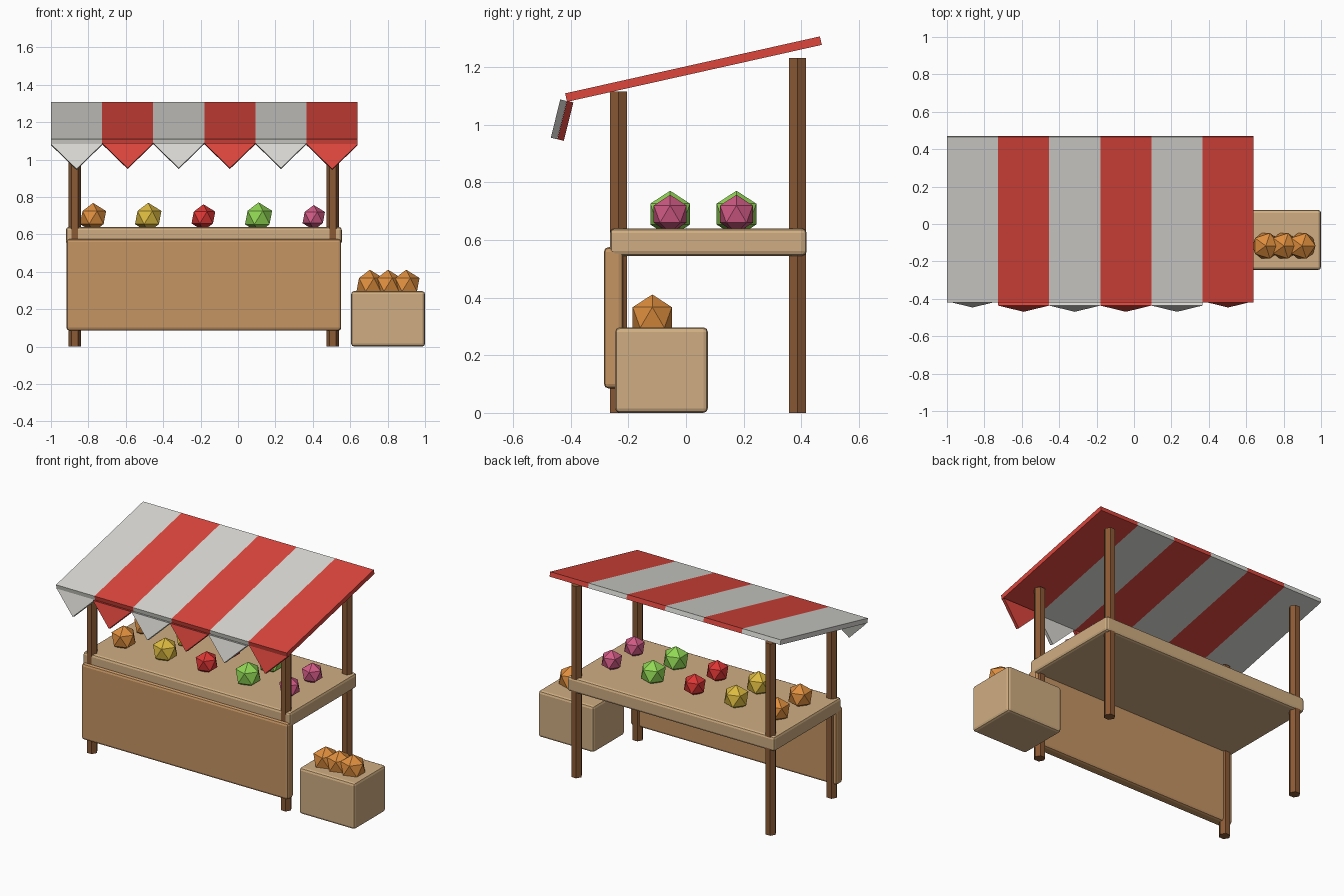
import bpy, bmesh, math
from mathutils import Matrix, Vector

if "Cube" in bpy.data.objects:
    bpy.data.objects.remove(bpy.data.objects["Cube"])


def srgb(c):
    return c / 12.92 if c <= 0.04045 else ((c + 0.055) / 1.055) ** 2.4


def material(name, r, g, b):
    m = bpy.data.materials.new(name)
    m.diffuse_color = (srgb(r / 255), srgb(g / 255), srgb(b / 255), 1)
    m.use_nodes = True
    m.node_tree.nodes["Principled BSDF"].inputs["Base Color"].default_value = m.diffuse_color
    return m


WHITE = material("cloth white", 218, 217, 212)
RED = material("cloth red", 220, 70, 60)
TAN = material("light wood", 208, 174, 130)
PANEL = material("panel wood", 197, 149, 100)
POST = material("dark wood", 139, 90, 53)
ORANGE = material("orange", 222, 142, 62)
YELLOW = material("yellow", 220, 186, 64)
CRIMSON = material("apple red", 220, 54, 52)
GREEN = material("lime green", 144, 214, 84)
PINK = material("plum pink", 208, 90, 132)


def add(name, bm, mat):
    bmesh.ops.recalc_face_normals(bm, faces=bm.faces[:])
    me = bpy.data.meshes.new(name)
    bm.to_mesh(me)
    bm.free()
    me.materials.append(mat)
    ob = bpy.data.objects.new(name, me)
    bpy.context.scene.collection.objects.link(ob)
    return ob


def box(name, x, y, z, mat, bevel=0.0):
    """Box from (min, max) pairs, with optional worn edges."""
    size = [b - a for a, b in (x, y, z)]
    mid = [(a + b) / 2 for a, b in (x, y, z)]
    bm = bmesh.new()
    bmesh.ops.create_cube(bm, size=1, matrix=Matrix.Diagonal((*size, 1)))
    ob = add(name, bm, mat)
    ob.location = mid
    if bevel:
        mod = ob.modifiers.new("Bevel", 'BEVEL')
        mod.width, mod.segments = bevel, 2
    return ob


def fruit(name, x, y, z, r, mat):
    bm = bmesh.new()
    bmesh.ops.create_icosphere(bm, subdivisions=1, radius=r)
    add(name, bm, mat).location = (x, y, z)


# Counter, front panel and crate
box("counter", (-0.92, 0.555), (-0.264, 0.419), (0.545, 0.64), TAN, 0.016)
box("front_panel", (-0.917, 0.552), (-0.285, -0.218), (0.085, 0.575), PANEL, 0.016)
box("crate", (0.605, 1.0), (-0.246, 0.076), (0.0, 0.297), TAN, 0.016)

# Six-sided posts, the back pair taller
for row, y, h in (("front", -0.235, 1.115), ("back", 0.387, 1.232)):
    for side, x in (("left", -0.873), ("right", 0.507)):
        bm = bmesh.new()
        bmesh.ops.create_cone(bm, cap_ends=True, segments=6, radius1=0.034,
                              radius2=0.034, depth=h,
                              matrix=Matrix.Rotation(math.radians(90), 4, 'Z'))
        # turn so that a corner points along x
        vx = max(v.co.x for v in bm.verts)
        if vx < 0.033:
            bmesh.ops.rotate(bm, verts=bm.verts[:], cent=(0, 0, 0),
                             matrix=Matrix.Rotation(math.radians(30), 3, 'Z'))
        add(f"{row}_{side}_post", bm, POST).location = (x, y, h / 2)

# Striped sloping awning with a hanging pointed flap under each stripe
W = 1.64 / 6
tilt = math.radians(12.6)
hang = math.radians(14)
down = Vector((0, -math.sin(hang), -math.cos(hang)))
out = Vector((0, -math.cos(hang), math.sin(hang)))
for i in range(6):
    mat = RED if i % 2 else WHITE
    x0 = -1 + i * W
    stripe = box(f"awning_stripe_{i + 1}", (x0, x0 + W), (-0.427, 0.479),
                 (1.178, 1.208), mat)
    stripe.rotation_euler.x = tilt

    # the end flaps hang slightly behind the middle ones
    top = Vector((0, -0.402, 1.080)) if i in (0, 5) else Vector((0, -0.425, 1.085))
    bm = bmesh.new()
    corners = ((x0, 0), (x0 + W, 0), (x0 + W / 2, 0.137))
    verts = [bm.verts.new(Vector((x, 0, 0)) + top + down * d - out * 0.0115)
             for x, d in corners]
    face = bm.faces.new(verts)
    ext = bmesh.ops.extrude_face_region(bm, geom=[face], use_keep_orig=True)
    moved = [g for g in ext["geom"] if isinstance(g, bmesh.types.BMVert)]
    bmesh.ops.translate(bm, verts=moved, vec=out * 0.023)
    add(f"awning_flap_{i + 1}", bm, mat)

# Two rows of fruit on the counter
kinds = (("orange", 0.078, ORANGE), ("lemon", 0.079, YELLOW), ("apple", 0.071, CRIMSON),
         ("lime", 0.081, GREEN), ("plum", 0.067, PINK))
for i, (name, r, mat) in enumerate(kinds):
    for row, y in (("front", -0.055), ("back", 0.175)):
        fruit(f"{row}_{name}", -0.775 + i * 0.295, y, 0.69, r, mat)

# Oranges in the crate
for i in range(3):
    fruit(f"crate_orange_{i + 1}", 0.705 + i * 0.097, -0.117, 0.331, 0.08, ORANGE)
